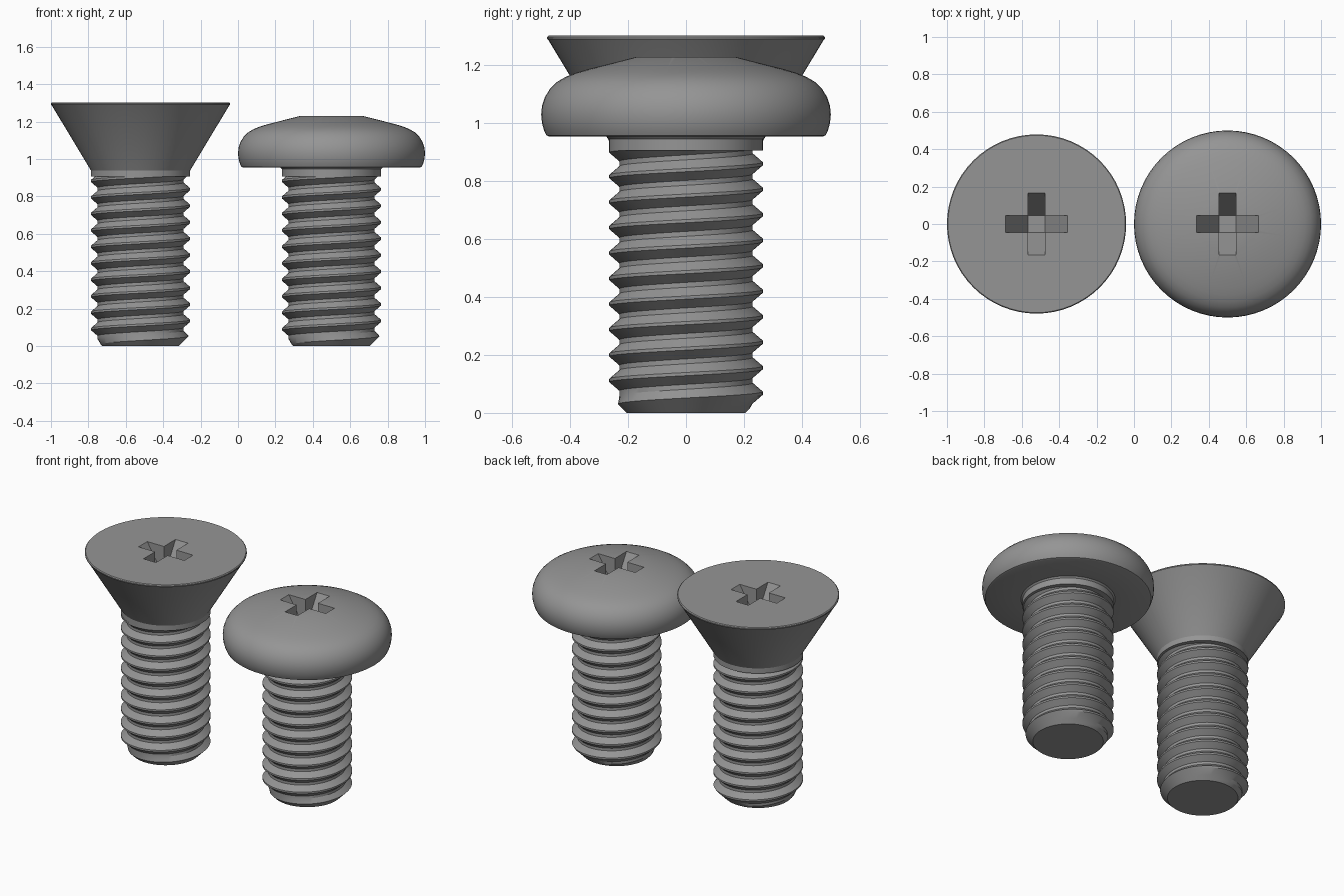
import bpy, bmesh, math

if "Cube" in bpy.data.objects:
    bpy.data.objects.remove(bpy.data.objects["Cube"])

N = 64             # sides around each screw
PITCH = 0.088
R, ROOT = 0.265, 0.23
NECK = 0.905       # top of the thread

steel = bpy.data.materials.new("grey steel")
steel.diffuse_color = (0.30, 0.30, 0.30, 1)
steel.use_nodes = True
steel.node_tree.nodes["Principled BSDF"].inputs["Base Color"].default_value = steel.diffuse_color


def to_object(bm, name, x):
    bmesh.ops.remove_doubles(bm, verts=bm.verts, dist=1e-5)
    bmesh.ops.recalc_face_normals(bm, faces=bm.faces)
    me = bpy.data.meshes.new(name)
    bm.to_mesh(me)
    bm.free()
    me.materials.append(steel)
    ob = bpy.data.objects.new(name, me)
    ob.location.x = x
    bpy.context.collection.objects.link(ob)
    return ob


def activate(ob):
    bpy.ops.object.select_all(action='DESELECT')
    ob.select_set(True)
    bpy.context.view_layer.objects.active = ob


# Solid of revolution with flat caps
def lathe(name, profile, x):
    bm = bmesh.new()
    rings = [[bm.verts.new((r * math.cos(2 * math.pi * i / N),
                            r * math.sin(2 * math.pi * i / N), z))
              for i in range(N)] for r, z in profile]
    for a, b in zip(rings, rings[1:]):
        for i in range(N):
            j = (i + 1) % N
            bm.faces.new((a[i], a[j], b[j], b[i]))
    bm.faces.new(rings[0][::-1])
    bm.faces.new(rings[-1])
    return to_object(bm, name, x)


# Threaded shank: a helical profile clipped at both ends, chamfered at the tip
def thread_radius(d):
    d = abs((d + PITCH / 2) % PITCH - PITCH / 2)      # distance from crest
    t = min(max((d - 0.0055) / 0.030, 0), 1)
    return R + (ROOT - R) * t


def threaded_shank(name, x):
    bm = bmesh.new()
    cols = []
    for i in range(N + 1):
        a = 2 * math.pi * i / N
        start = 0.046 + PITCH * i / N
        col = []
        for k in range(-3, 12):
            for off in (-0.0355, -0.0055, 0.0055, 0.0355):
                z = min(max(start + k * PITCH + off, 0), NECK)
                r = min(thread_radius(z - start), 0.205 + z)
                col.append(bm.verts.new((r * math.cos(a), r * math.sin(a), z)))
        cols.append(col)
    for a, b in zip(cols, cols[1:]):
        for j in range(len(a) - 1):
            bm.faces.new((a[j], b[j], b[j + 1], a[j + 1]))
    bm.faces.new([c[0] for c in cols[:N]][::-1])
    return to_object(bm, name, x)


# Tapered cross recess: four sloping arms meeting at a small square floor
def cut_cross(head, top, x):
    w, reach, depth, lift = 0.045, 0.165, 0.20, 0.02
    reach += lift * (reach - w) / depth
    bm = bmesh.new()
    outline = []
    floor = []
    for q in range(4):
        c, s = round(math.cos(q * math.pi / 2)), round(math.sin(q * math.pi / 2))
        for px, py in ((reach, -w), (reach, w), (w, w)):
            outline.append(bm.verts.new((c * px - s * py, s * px + c * py, top + lift)))
        floor.append(bm.verts.new((c * w - s * w, s * w + c * w, top - depth)))
    bm.faces.new(outline)
    bm.faces.new(floor[::-1])
    for q in range(4):
        e0, e1, inner = outline[3 * q:3 * q + 3]
        prev = outline[3 * q - 1]
        bm.faces.new((e0, e1, floor[q], floor[q - 1]))
        bm.faces.new((e1, inner, floor[q]))
        bm.faces.new((prev, e0, floor[q - 1]))
    cutter = to_object(bm, "recess_cutter", x)
    cutter.hide_render = True
    mod = head.modifiers.new("recess", 'BOOLEAN')
    mod.operation, mod.solver, mod.object = 'DIFFERENCE', 'EXACT', cutter
    activate(head)
    bpy.ops.object.modifier_apply(modifier=mod.name)
    bpy.data.objects.remove(cutter)


# Head profiles (radius, height), each with its plain neck
countersunk = [(R, NECK), (R, 0.938), (0.475, 1.287), (0.479, 1.291),
               (0.479, 1.297), (0.474, 1.302)]
pan = [(R, NECK), (R, 0.945), (0.274, 0.954), (0.472, 0.954), (0.482, 0.958),
       (0.490, 0.975), (0.497, 1.0), (0.5, 1.03), (0.497, 1.06), (0.487, 1.09),
       (0.470, 1.118), (0.446, 1.142), (0.415, 1.160), (0.380, 1.174),
       (0.340, 1.186), (0.170, 1.229)]

for kind, profile, x in (("countersunk", countersunk, -0.521), ("pan", pan, 0.5)):
    head = lathe(kind + "_head", profile, x)
    cut_cross(head, profile[-1][1], x)
    shank = threaded_shank(kind + "_threaded_shank", x)
    for ob in (head, shank):
        activate(ob)
        bpy.ops.object.shade_smooth_by_angle(angle=math.radians(25))
